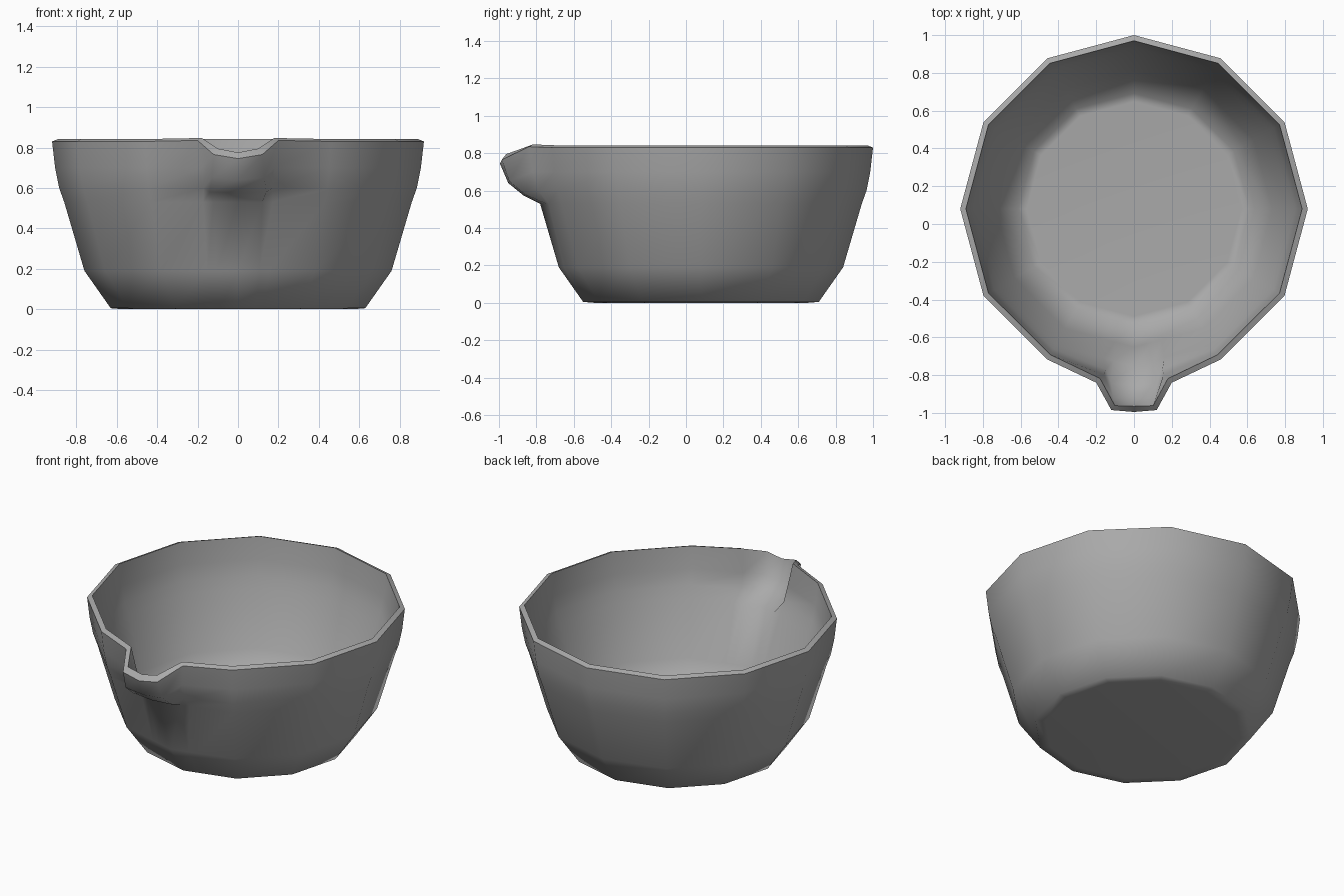
import bpy, bmesh
from math import cos, sin, radians
from mathutils import Vector

cube = bpy.data.objects.get("Cube")
if cube:
    bpy.data.objects.remove(cube)

CENTRE_Y = 0.08
WALL = 0.03

# Wall profile from the foot to the rim: radius, height
PROFILE = [(0.57, 0), (0.63, 0.005), (0.76, 0.19), (0.86, 0.53),
           (0.885, 0.60), (0.905, 0.70), (0.92, 0.83)]
SPOUT_START = 4

# Spout columns (shoulder, lip corner, lip middle) for the upper rows
SPOUT = [
    [(0.17, -0.79, 0.60), (0.18, -0.82, 0.70), (0.20, -0.84, 0.835)],
    [(0.14, -0.86, 0.58), (0.13, -0.945, 0.65), (0.12, -0.985, 0.765)],
    [(0, -0.87, 0.575), (0, -0.95, 0.64), (0, -0.995, 0.745)],
]
CHORD = [0.40, 0.28, 0]


def front_point(row, column, side):
    """Point on the front facets, pulled out to a spout in the upper rows."""
    radius, z = PROFILE[row]
    if row >= SPOUT_START:
        x, y, z = SPOUT[column][row - SPOUT_START]
        return Vector((side * x, y, z))
    corner = Vector((0.5 * radius * side, CENTRE_Y - radius * cos(radians(30)), z))
    middle = Vector((0, CENTRE_Y - radius, z))
    return middle.lerp(corner, CHORD[column])


def ring(row):
    """One closed ring, counter-clockwise from the front left corner."""
    radius, z = PROFILE[row]
    points = []
    for k in range(11):
        a = radians(-60 + 30 * k)
        points.append(Vector((radius * cos(a), CENTRE_Y + radius * sin(a), z)))
    for column, side in ((0, -1), (1, -1), (2, 1), (1, 1), (0, 1)):
        points.append(front_point(row, column, side))
    return points


# Outer skin
bm = bmesh.new()
outer = [[bm.verts.new(p) for p in ring(i)] for i in range(len(PROFILE))]
n = len(outer[0])


def skin(rings, inward=False):
    for low, high in zip(rings, rings[1:]):
        for j in range(n):
            k = (j + 1) % n
            face = [low[j], low[k], high[k], high[j]]
            bm.faces.new(face[::-1] if inward else face)
    bm.faces.new(rings[0] if inward else rings[0][::-1])


skin(outer)
bm.normal_update()

# Inner skin, offset by the wall thickness
inner = []
for i, loop in enumerate(outer):
    points = []
    for j, v in enumerate(loop):
        normal = v.normal.copy()
        if i == len(outer) - 1:
            normal.z = 0
            lift = 0.03 if n - 4 <= j <= n - 2 else 0.012
            p = v.co - normal.normalized() * WALL + Vector((0, 0, lift))
        else:
            p = v.co - normal * WALL * min(v.calc_shell_factor(), 1.4)
        points.append(p)
    inner.append(points)
inner = [[bm.verts.new(p) for p in points] for points in inner]
skin(inner, True)

# Rim, with crisp edges
for j in range(n):
    k = (j + 1) % n
    bm.faces.new([outer[-1][j], outer[-1][k], inner[-1][k], inner[-1][j]])
for f in bm.faces:
    f.smooth = True
for loop in (outer[-1], inner[-1]):
    for j in range(n):
        bm.edges.get((loop[j], loop[(j + 1) % n])).smooth = False

mesh = bpy.data.meshes.new("bowl")
bm.to_mesh(mesh)
bm.free()
bowl = bpy.data.objects.new("bowl_with_spout", mesh)
bpy.context.collection.objects.link(bowl)

# Plain grey
grey = bpy.data.materials.new("plain_grey")
grey.use_nodes = True
colour = (0.4, 0.4, 0.4, 1)
grey.diffuse_color = colour
grey.node_tree.nodes["Principled BSDF"].inputs["Base Color"].default_value = colour
mesh.materials.append(grey)
